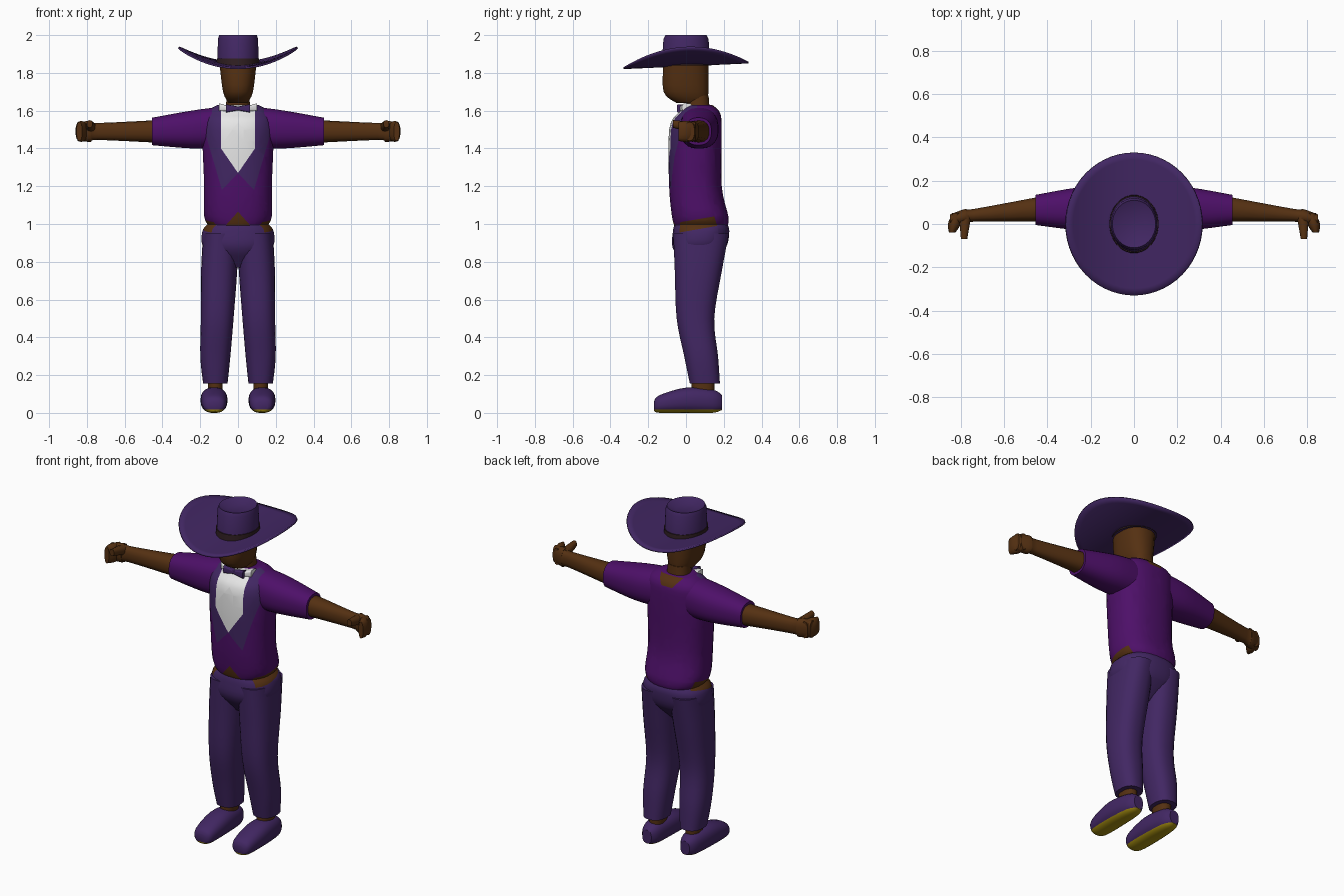
import bpy, bmesh, math
from mathutils import Vector

if "Cube" in bpy.data.objects:
    bpy.data.objects.remove(bpy.data.objects["Cube"])


def material(name, red, green, blue):
    mat = bpy.data.materials.new(name)
    mat.use_nodes = True
    colour = (red, green, blue, 1)
    mat.diffuse_color = colour
    mat.node_tree.nodes["Principled BSDF"].inputs["Base Color"].default_value = colour
    return mat


skin = material("brown skin", .09, .03, .006)
purple = material("purple cloth", .075, .005, .14)
indigo = material("indigo cloth", .054, .02, .125)
white = material("white shirt", .8, .8, .8)
yellow = material("yellow sole", .38, .27, .005)
brown = material("dark brown band", .03, .014, .016)


def inside(across, up, outline):
    """Even-odd test of a point in a polygon."""
    hit = False
    for start, end in zip(outline, outline[1:] + outline[:1]):
        if (start[1] > up) != (end[1] > up):
            slope = (end[0] - start[0]) / (end[1] - start[1])
            if across < start[0] + (up - start[1]) * slope:
                hit = not hit
    return hit


def mirrored(outline):
    """Close a half outline with its mirror image."""
    return outline + [(-across, up) for across, up in reversed(outline) if across > 0]


def paint(bm, axis, outline, slot, allowed):
    """Cut an outline, drawn in the plane of the axis and z, into the faces and colour it."""
    for start, end in zip(outline, outline[1:] + outline[:1]):
        point, normal = Vector(), Vector()
        point[axis], point.z = start
        normal[axis], normal.z = start[1] - end[1], end[0] - start[0]
        bmesh.ops.bisect_plane(bm, geom=bm.verts[:] + bm.edges[:] + bm.faces[:],
                               plane_co=point, plane_no=normal, dist=1e-5)
    for face in bm.faces:
        centre = face.calc_center_median()
        if allowed(centre) and inside(centre[axis], centre.z, outline):
            face.material_index = slot


def finish(name, bm, mats):
    bmesh.ops.recalc_face_normals(bm, faces=bm.faces[:])
    mesh = bpy.data.meshes.new(name)
    bm.to_mesh(mesh)
    bm.free()
    for mat in mats:
        mesh.materials.append(mat)
    part = bpy.data.objects.new(name, mesh)
    bpy.context.collection.objects.link(part)
    bpy.ops.object.select_all(action="DESELECT")
    part.select_set(True)
    bpy.context.view_layer.objects.active = part
    bpy.ops.object.shade_smooth_by_angle(angle=math.radians(50))
    return part


def blend(keys, steps):
    """Fill in sections between the keys along a smooth spline."""
    keys = [Vector(key) for key in keys]
    for i in range(len(keys) - 1):
        before, start, end = keys[max(i - 1, 0)], keys[i], keys[i + 1]
        after = keys[min(i + 2, len(keys) - 1)]
        for step in range(steps):
            t = step / steps
            tangents = (end - before) * t * (1 - t) ** 2 - (after - start) * t * t * (1 - t)
            yield start.lerp(end, t * t * (3 - 2 * t)) + tangents / 2
    yield keys[-1]


def bridge(bm, loops):
    for lower, upper in zip(loops, loops[1:]):
        for k in range(len(lower)):
            bm.faces.new((lower[k - 1], lower[k], upper[k], upper[k - 1]))


def loft(name, axis, keys, *mats, steps=4, power=2.4, sides=28, flip=1, patches=()):
    """Skin rounded sections; each key is a centre (x, y, z) and two half sizes."""
    bm = bmesh.new()
    first, second = [i for i in range(3) if i != axis]
    loops = []
    for x, y, z, wide, deep in blend(keys, steps):
        loop = []
        for k in range(sides):
            turn = math.tau * (k + .5) / sides
            c, s = math.cos(turn), math.sin(turn)
            spot = Vector((x, y, z))
            spot[first] += wide * math.copysign(abs(c) ** (2 / power), c)
            spot[second] += deep * math.copysign(abs(s) ** (2 / power), s)
            spot.x *= flip
            loop.append(bm.verts.new(spot))
        loops.append(loop)
    bridge(bm, loops)
    bm.faces.new(loops[0])
    bm.faces.new(loops[-1])
    for patch in patches:
        paint(bm, *patch)
    return finish(name, bm, mats)


def on_front(centre):
    return centre.y < .05


def on_back(centre):
    return centre.y > .1


def on_flank(centre):
    return abs(centre.x) > .09


def anywhere(centre):
    return True


X, Y, Z = range(3)
lapels = mirrored([(0, 1.27), (.085, 1.18), (.17, 1.47), (.16, 1.6), (.1, 1.65)])
shirt = mirrored([(0, 1.27), (.09, 1.4), (.09, 1.65)])
nape = mirrored([(.035, 1.58), (.09, 1.65)])
belly = mirrored([(0, 1.065), (.085, .97)])
hip_gap = [(-.035, .955), (-.03, 1.01), (.15, 1.04), (.165, .99)]
sole = [(-1, -1), (1, -1), (1, .017), (-1, .017)]

# Jacket with lapels, shirt front, neckline and bare gaps at the hem
loft("jacket", Z, [(0, .08, .985, .15, .14), (0, .075, 1.04, .18, .15), (0, .05, 1.2, .18, .14),
                   (0, .05, 1.5, .19, .14), (0, .07, 1.59, .17, .11), (0, .07, 1.63, .11, .07)],
     purple, indigo, white, skin,
     patches=[(X, lapels, 1, on_front), (X, shirt, 2, on_front), (X, nape, 3, on_back),
              (X, belly, 3, on_front), (Y, hip_gap, 3, on_flank)])

# Trouser seat
loft("trouser_seat", Z, [(0, .06, .77, .05, .06), (0, .07, .87, .18, .14), (0, .08, .96, .19, .15),
                         (0, .08, 1, .16, .14)],
     indigo, skin, patches=[(Y, hip_gap, 1, on_flank)])

# Head and neck
loft("neck", Z, [(0, .07, 1.55, .07, .06), (0, .06, 1.68, .06, .06)], skin)
loft("head", Z, [(0, .03, 1.64, .05, .08), (0, 0, 1.7, .08, .12), (0, 0, 1.86, .1, .12)],
     skin, sides=20)

# Hat crown with a dented top, and its band
loft("hat_crown", Z, [(0, 0, 1.84, .11, .13), (0, 0, 1.98, .107, .12), (0, 0, 2, .1, .11),
                      (0, 0, 1.98, .05, .06)], indigo, steps=1, power=2)
loft("hat_band", Z, [(0, 0, 1.84, .114, .135), (0, 0, 1.876, .113, .133)],
     brown, steps=1, power=2)

# Hat brim, rolled up at the sides
bm = bmesh.new()
rings = []
for radius in (.28, .4, .5, .6, .7, .8, .9, 1):
    ring = []
    for k in range(56):
        turn = math.tau * k / 56
        x, y = radius * math.cos(turn), radius * math.sin(turn)
        lift = .015 * y + .094 * x * x
        ring.append(bm.verts.new((.315 * x, .33 * y, 1.84 + lift)))
    rings.append(ring)
bridge(bm, rings)
brim = finish("hat_brim", bm, [indigo])
thickness = brim.modifiers.new("thickness", "SOLIDIFY")
thickness.thickness = .01
thickness.offset = 0

# Parts that come in pairs
for hand, flip in (("left", 1), ("right", -1)):

    def pair(name, axis, keys, *mats, **options):
        loft(hand + "_" + name, axis, keys, *mats, flip=flip, **options)

    # Arm and hand
    pair("sleeve", X, [(.1, .07, 1.51, .1, .11), (.25, .07, 1.5, .1, .1),
                       (.455, .065, 1.49, .07, .073)], purple)
    pair("arm", X, [(.42, .07, 1.49, .06, .06), (.74, .04, 1.49, .03, .045),
                    (.78, .035, 1.49, .035, .055), (.85, .02, 1.49, .025, .05)], skin, sides=14)
    pair("fingers", Y, [(.82, .05, 1.49, .02, .05), (.83, 0, 1.49, .03, .056),
                        (.84, -.04, 1.49, .015, .05)], skin, sides=14)
    pair("thumb", Y, [(.78, .04, 1.51, .03, .03), (.785, -.07, 1.53, .015, .02)],
         skin, sides=10)

    # Leg and shoe
    pair("trouser_leg", Z, [(.12, .1, .155, .065, .08), (.12, .08, .3, .08, .09),
                            (.11, .05, .5, .087, .1), (.1, .065, .75, .096, .125),
                            (.09, .08, .95, .095, .148)], indigo)
    pair("ankle", Z, [(.12, .09, .08, .04, .06), (.12, .09, .2, .04, .06)], skin, sides=14)
    pair("shoe", Y, [(.126, -.17, .035, .03, .025), (.126, -.14, .047, .06, .047),
                     (.127, 0, .067, .071, .067), (.126, .14, .062, .056, .062),
                     (.126, .19, .055, .03, .04)],
         indigo, yellow, patches=[(X, sole, 1, anywhere)])

    # Bow tie half and collar wing
    pair("bow", X, [(0, -.033, 1.612, .013, .01), (.064, -.03, 1.612, .018, .022)],
         indigo, power=5)
    pair("collar_wing", X, [(.04, -.01, 1.61, .03, .012), (.1, .005, 1.617, .025, .022)],
         white, power=4)
